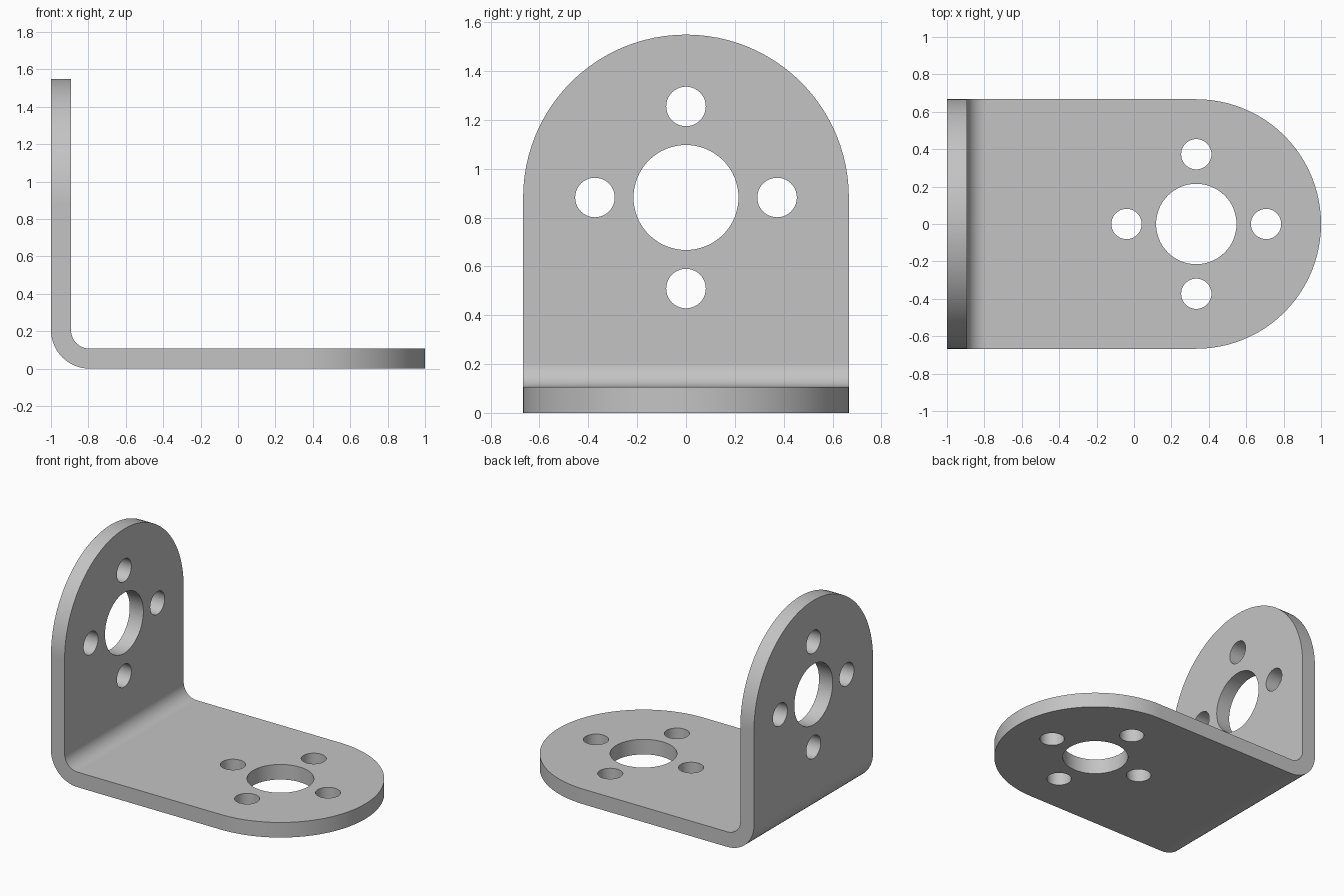
import bpy, bmesh
from math import sin, cos, pi
from mathutils import Vector

cube = bpy.data.objects.get("Cube")
if cube:
    bpy.data.objects.remove(cube, do_unlink=True)

THICK = 0.107
INNER = 0.10              # inside bend radius
OUTER = INNER + THICK
HALF = 0.667              # half width and end radius
BEND_X = -1 + OUTER       # bend axis
BASE_C = 0.333 - BEND_X   # hole centre along the base, from the bend
WALL_C = -1 - (0.882 - OUTER)  # the bend takes one unit of the flat pattern
STEPS = 14


def arc(s, y, r, start, end, n):
    return [(s + r * cos(start + (end - start) * i / n),
             y + r * sin(start + (end - start) * i / n)) for i in range(n + 1)]


def add_loop(bm, points):
    verts = [bm.verts.new((s, y, 0)) for s, y in points]
    for a, b in zip(verts, verts[1:] + verts[:1]):
        bm.edges.new((a, b))


def fold(co):
    """Map flat pattern (s, y, height) to the folded bracket."""
    s, y, h = co
    if s >= 0:
        return Vector((BEND_X + s, y, h))
    if s <= -1:
        return Vector((-1 + h, y, OUTER - 1 - s))
    a = -s * pi / 2
    r = OUTER - h
    return Vector((BEND_X - r * sin(a), y, OUTER - r * cos(a)))


# Flat pattern: outline with two round ends, and five holes in each leg
bm = bmesh.new()
add_loop(bm, arc(BASE_C, 0, HALF, -pi / 2, pi / 2, 48)
         + arc(WALL_C, 0, HALF, pi / 2, 3 * pi / 2, 48))
for centre in (BASE_C, WALL_C):
    add_loop(bm, arc(centre, 0, 0.215, 0, 2 * pi, 64)[:-1])
    for k in range(4):
        a = k * pi / 2
        add_loop(bm, arc(centre + 0.373 * cos(a), 0.373 * sin(a),
                         0.081, 0, 2 * pi, 40)[:-1])
bmesh.ops.triangle_fill(bm, use_beauty=True, edges=bm.edges[:], normal=(0, 0, 1))

# Bend lines
for i in range(STEPS + 1):
    bmesh.ops.bisect_plane(bm, geom=bm.verts[:] + bm.edges[:] + bm.faces[:],
                           dist=1e-5, plane_co=(-i / STEPS, 0, 0),
                           plane_no=(1, 0, 0))

# Give the sheet its thickness, then fold it
ext = bmesh.ops.extrude_face_region(bm, geom=bm.faces[:], use_keep_orig=True)
for v in ext["geom"]:
    if isinstance(v, bmesh.types.BMVert):
        v.co.z += THICK
for v in bm.verts:
    v.co = fold(v.co)
bmesh.ops.recalc_face_normals(bm, faces=bm.faces[:])

mesh = bpy.data.meshes.new("bracket")
bm.to_mesh(mesh)
bm.free()
bracket = bpy.data.objects.new("bracket", mesh)
bpy.context.collection.objects.link(bracket)

# Plain grey metal
grey = bpy.data.materials.new("grey metal")
grey.use_nodes = True
colour = (0.55, 0.55, 0.55, 1)
grey.diffuse_color = colour
grey.node_tree.nodes["Principled BSDF"].inputs["Base Color"].default_value = colour
mesh.materials.append(grey)

# Smooth curves, sharp rims, truly flat legs
bpy.ops.object.select_all(action='DESELECT')
bracket.select_set(True)
bpy.context.view_layer.objects.active = bracket
bpy.ops.object.shade_smooth_by_angle(angle=pi / 6)
weighted = bracket.modifiers.new("flat legs", 'WEIGHTED_NORMAL')
weighted.keep_sharp = True
